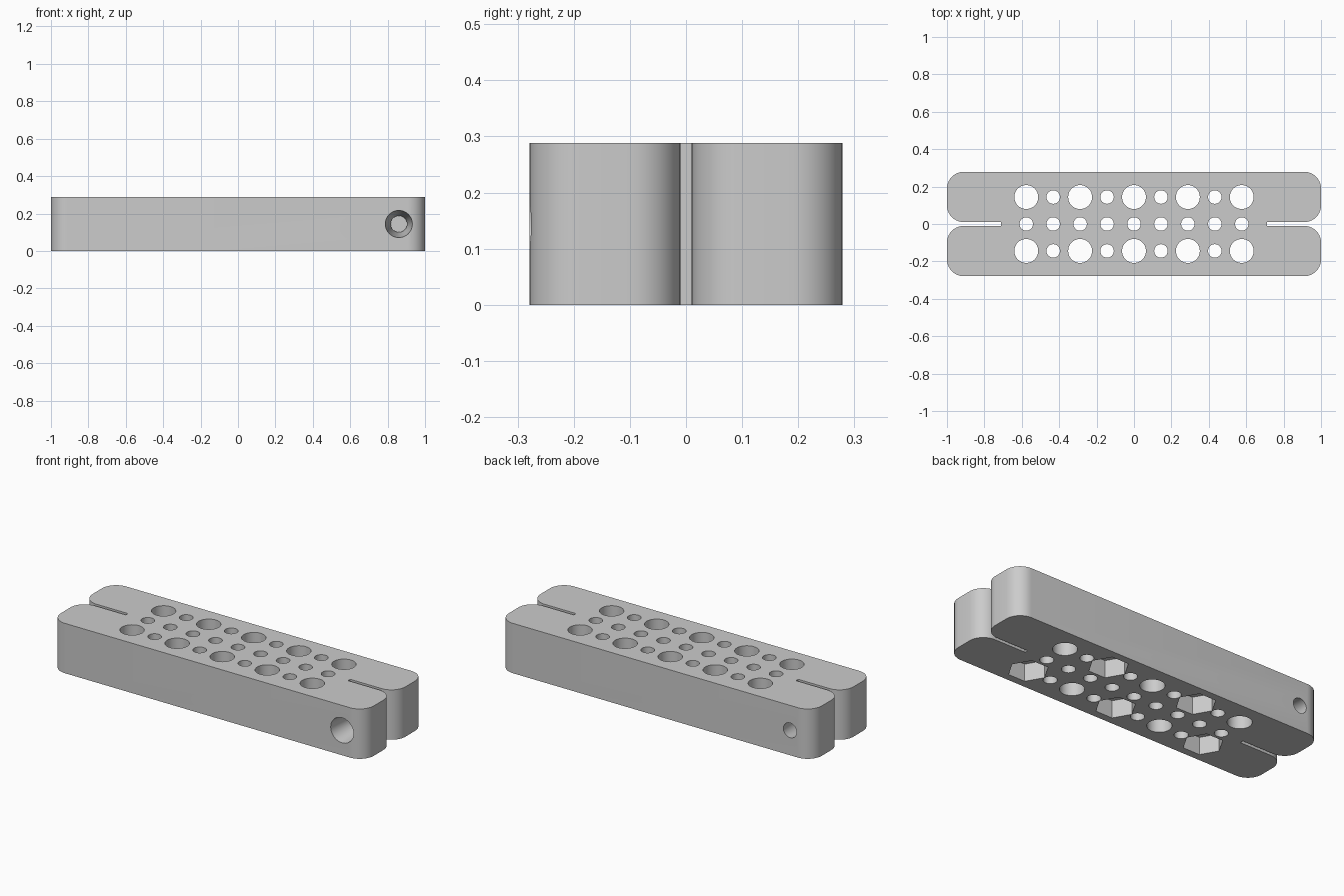
import bpy, bmesh
from math import cos, sin, pi, radians
from mathutils import Matrix

if "Cube" in bpy.data.objects:
    bpy.data.objects.remove(bpy.data.objects["Cube"], do_unlink=True)

HALF_X, HALF_Y, HEIGHT = 1.0, 0.279, 0.288
SLIT, SLIT_END, CORNER = 0.01, 0.71, 0.09
PITCH = 0.144

grey = bpy.data.materials.new("plain grey")
grey.use_nodes = True
grey.diffuse_color = (0.6, 0.6, 0.6, 1)
grey.node_tree.nodes["Principled BSDF"].inputs["Base Color"].default_value = (0.6, 0.6, 0.6, 1)


def make_object(name, bm):
    bmesh.ops.recalc_face_normals(bm, faces=bm.faces)
    mesh = bpy.data.meshes.new(name)
    bm.to_mesh(mesh)
    bm.free()
    mesh.materials.append(grey)
    obj = bpy.data.objects.new(name, mesh)
    bpy.context.collection.objects.link(obj)
    return obj


def add_cone(bm, start, axis, length, r1, r2, sides):
    """Cone or prism from start along 'Y' or 'Z'."""
    turn = Matrix.Rotation(-pi / 2, 4, "X") if axis == "Y" else Matrix()
    place = Matrix.Translation(start) @ turn @ Matrix.Translation((0, 0, length / 2))
    bmesh.ops.create_cone(bm, cap_ends=True, segments=sides, radius1=r1,
                          radius2=r2, depth=length, matrix=place)


def arc(cx, cy, start):
    angles = [radians(start + 90 * i / 10) for i in range(11)]
    return [(cx + CORNER * cos(a), cy + CORNER * sin(a)) for a in angles]


# Body: slotted outline with rounded lobes, mirrored from one quarter
quarter = [(SLIT_END, SLIT)]
quarter += arc(HALF_X - CORNER, SLIT + CORNER, -90)
quarter += arc(HALF_X - CORNER, HALF_Y - CORNER, 0)
back = quarter + [(-x, y) for x, y in reversed(quarter)]
outline = back + [(x, -y) for x, y in reversed(back)]
bm = bmesh.new()
face = bm.faces.new([bm.verts.new((x, y, 0)) for x, y in outline])
top = bmesh.ops.extrude_face_region(bm, geom=[face])
bmesh.ops.translate(bm, vec=(0, 0, HEIGHT),
                    verts=[v for v in top["geom"] if isinstance(v, bmesh.types.BMVert)])
body = make_object("clamp_body", bm)

# Vertical holes: small ones in the middle row, alternating sizes outside
holes = bmesh.new()
pockets = bmesh.new()
for column in range(-4, 5):
    for row in (-1, 0, 1):
        x, y = column * PITCH, row * PITCH
        large = row != 0 and column % 2 == 0
        radius = 0.064 if large else 0.036
        add_cone(holes, (x, y, -0.1), "Z", HEIGHT + 0.2, radius, radius, 40)
        # Hexagonal nut pockets under every other large hole
        if large and (column % 4 == 0) == (row < 0):
            bm_rot = Matrix.Translation((x, y, 0))
            start = len(pockets.verts)
            add_cone(pockets, (0, 0, -0.05), "Z", 0.15, 0.106, 0.106, 6)
            pockets.verts.ensure_lookup_table()
            new = pockets.verts[start:]
            # Points of each hexagon lie along the long axis
            if max(v.co.x for v in new) < 0.1:
                bmesh.ops.rotate(pockets, verts=new, cent=(0, 0, 0),
                                 matrix=Matrix.Rotation(pi / 6, 3, "Z"))
            bmesh.ops.transform(pockets, matrix=bm_rot, verts=new)

# Tapered cross holes running into the slits
tapers = bmesh.new()
slope = (0.0725 - 0.0425) / HALF_Y
extra = 0.05 * slope
length = HALF_Y + 0.05
add_cone(tapers, (0.86, -length, HEIGHT / 2), "Y", length, 0.0725 + extra, 0.0425, 40)
add_cone(tapers, (-0.86, 0, HEIGHT / 2), "Y", length, 0.0725, 0.0425 - extra, 40)

cutters = [make_object("hole_cutter", holes), make_object("pocket_cutter", pockets),
           make_object("taper_cutter", tapers)]
bpy.context.view_layer.objects.active = body
for cutter in cutters:
    cutter.hide_render = True
    mod = body.modifiers.new(cutter.name, "BOOLEAN")
    mod.operation, mod.solver, mod.object = "DIFFERENCE", "EXACT", cutter
    bpy.ops.object.modifier_apply(modifier=mod.name)
    bpy.data.objects.remove(cutter, do_unlink=True)

# Smooth the rounded walls and keep the rims sharp
bpy.ops.object.select_all(action="DESELECT")
body.select_set(True)
bpy.ops.object.shade_smooth_by_angle(angle=radians(30))
